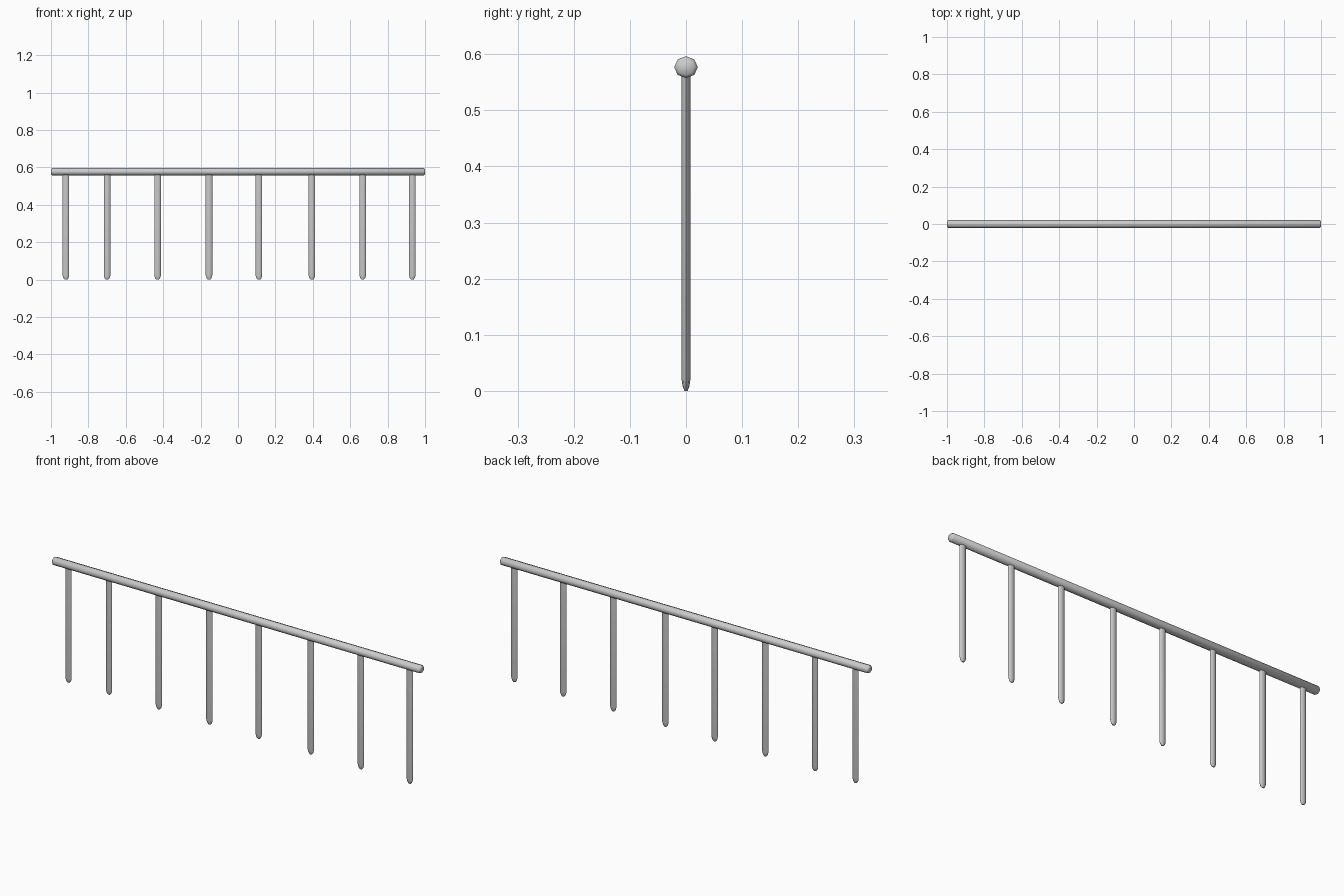
import bpy, bmesh, math
from mathutils import Vector

if "Cube" in bpy.data.objects:
    bpy.data.objects.remove(bpy.data.objects["Cube"])

SIDES = 8


def lofted_bar(name, rings, place):
    """Skin a bar through rings (position along axis, radius a, radius b)."""
    bm = bmesh.new()
    loops = []
    for t, a, b in rings:
        loop = []
        for i in range(SIDES):
            ang = 2 * math.pi * i / SIDES
            loop.append(bm.verts.new(place(t, a * math.cos(ang), b * math.sin(ang))))
        loops.append(loop)
    for lo, hi in zip(loops, loops[1:]):
        for i in range(SIDES):
            j = (i + 1) % SIDES
            bm.faces.new((lo[i], lo[j], hi[j], hi[i]))
    bm.faces.new(loops[0][::-1])
    bm.faces.new(loops[-1])
    bmesh.ops.recalc_face_normals(bm, faces=bm.faces)
    mesh = bpy.data.meshes.new(name)
    bm.to_mesh(mesh)
    bm.free()
    obj = bpy.data.objects.new(name, mesh)
    bpy.context.collection.objects.link(obj)
    bpy.context.view_layer.objects.active = obj
    obj.select_set(True)
    bpy.ops.object.shade_smooth_by_angle(angle=math.radians(50))
    obj.select_set(False)
    return obj


# Handrail: octagonal bar along x with slightly rounded ends
RY, RZ, RAIL_Z = 0.021, 0.0195, 0.577
rail_rings = [(x, RY * s, RZ * s) for x, s in
              ((-1.0, 0.7), (-0.994, 1.0), (0.994, 1.0), (1.0, 0.7))]
lofted_bar("handrail", rail_rings, lambda t, a, b: Vector((t, a, RAIL_Z + b)))

# Posts: flattened bars with tapered feet, running up into the rail
PX, PY = 0.0175, 0.008
post_rings = [(z, PX * s, PY * s) for z, s in
              ((0.0, 0.35), (0.008, 0.75), (0.022, 1.0), (0.57, 1.0))]
for n, px in enumerate((-0.92, -0.70, -0.43, -0.155, 0.112, 0.395, 0.667, 0.932)):
    lofted_bar(f"post_{n + 1}", post_rings,
               lambda t, a, b, px=px: Vector((px + a, b, t)))
